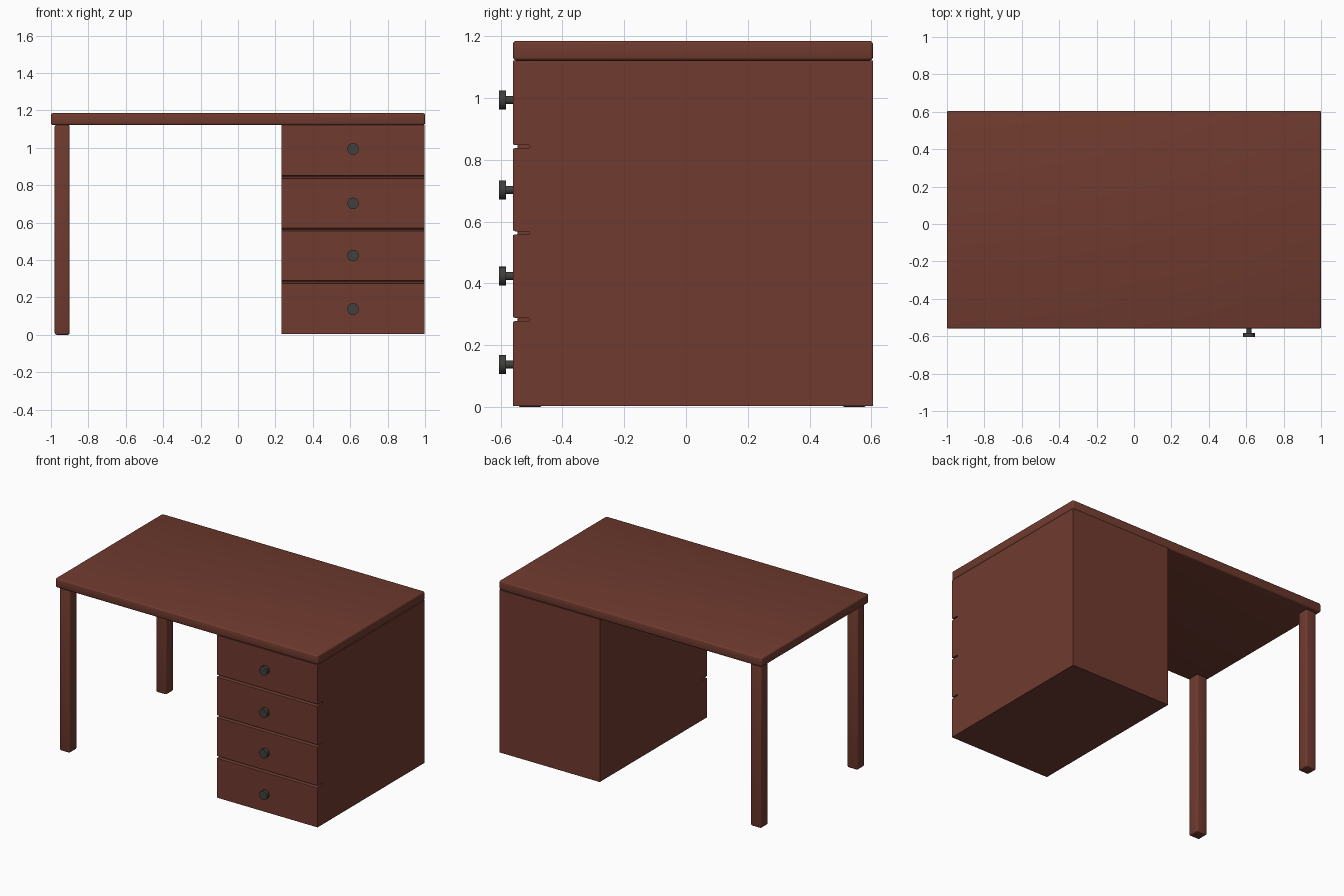
import bpy, bmesh, math
from mathutils import Matrix

if "Cube" in bpy.data.objects:
    bpy.data.objects.remove(bpy.data.objects["Cube"])


def material(name, rgb):
    m = bpy.data.materials.new(name)
    m.diffuse_color = (*rgb, 1)
    m.use_nodes = True
    m.node_tree.nodes["Principled BSDF"].inputs["Base Color"].default_value = m.diffuse_color
    return m


WOOD = material("red_brown_wood", (0.16, 0.043, 0.028))
METAL = material("dark_metal", (0.05, 0.05, 0.047))


def finish(bm, name, mat):
    bmesh.ops.recalc_face_normals(bm, faces=bm.faces)
    me = bpy.data.meshes.new(name)
    bm.to_mesh(me)
    bm.free()
    me.materials.append(mat)
    ob = bpy.data.objects.new(name, me)
    bpy.context.collection.objects.link(ob)
    return ob


def smooth(ob, angle):
    bpy.ops.object.select_all(action='DESELECT')
    ob.select_set(True)
    bpy.context.view_layer.objects.active = ob
    bpy.ops.object.shade_smooth_by_angle(angle=math.radians(angle))


def rounded_box(name, lo, hi, radius):
    bm = bmesh.new()
    bmesh.ops.create_cube(bm, size=1)
    for v in bm.verts:
        for i in range(3):
            v.co[i] = hi[i] if v.co[i] > 0 else lo[i]
    bmesh.ops.bevel(bm, geom=bm.edges[:], offset=radius, segments=3,
                    profile=0.5, affect='EDGES')
    ob = finish(bm, name, WOOD)
    smooth(ob, 35)
    return ob


FRONT, BACK, UNDER = -0.56, 0.605, 1.122

# Desk top
rounded_box("desk_top", (-1, FRONT, UNDER), (1, BACK, 1.185), 0.01)

# Two legs on the left
for name, y in (("front_leg", -0.545), ("back_leg", 0.505)):
    rounded_box(name, (-0.98, y, 0), (-0.90, y + 0.08, UNDER), 0.01)

# Drawer cabinet: side profile with a groove between drawers, extruded along x
profile = [(BACK, UNDER), (BACK, 0.004), (FRONT, 0.004)]
for z in (0.283, 0.564, 0.843):
    profile += [(FRONT, z - 0.008), (FRONT + 0.006, z - 0.005),
                (-0.509, z - 0.005), (-0.505, z), (-0.509, z + 0.005),
                (FRONT + 0.006, z + 0.005), (FRONT, z + 0.008)]
profile.append((FRONT, UNDER))
bm = bmesh.new()
side = bm.faces.new([bm.verts.new((0.233, y, z)) for y, z in profile])
ext = bmesh.ops.extrude_face_region(bm, geom=[side])
for v in ext["geom"]:
    if isinstance(v, bmesh.types.BMVert):
        v.co.x = 0.998
finish(bm, "drawer_cabinet", WOOD)


# Knobs: stem and disc head
def disc(bm, radius, y0, y1, x, z):
    mat = Matrix.Translation((x, (y0 + y1) / 2, z)) @ Matrix.Rotation(math.pi / 2, 4, 'X')
    bmesh.ops.create_cone(bm, cap_ends=True, segments=16, radius1=radius,
                          radius2=radius, depth=y1 - y0, matrix=mat)


for i, z in enumerate((0.138, 0.424, 0.703, 0.994)):
    bm = bmesh.new()
    disc(bm, 0.013, -0.585, FRONT + 0.005, 0.615, z)
    disc(bm, 0.031, -0.605, -0.582, 0.615, z)
    smooth(finish(bm, f"drawer_knob_{i + 1}", METAL), 35)
